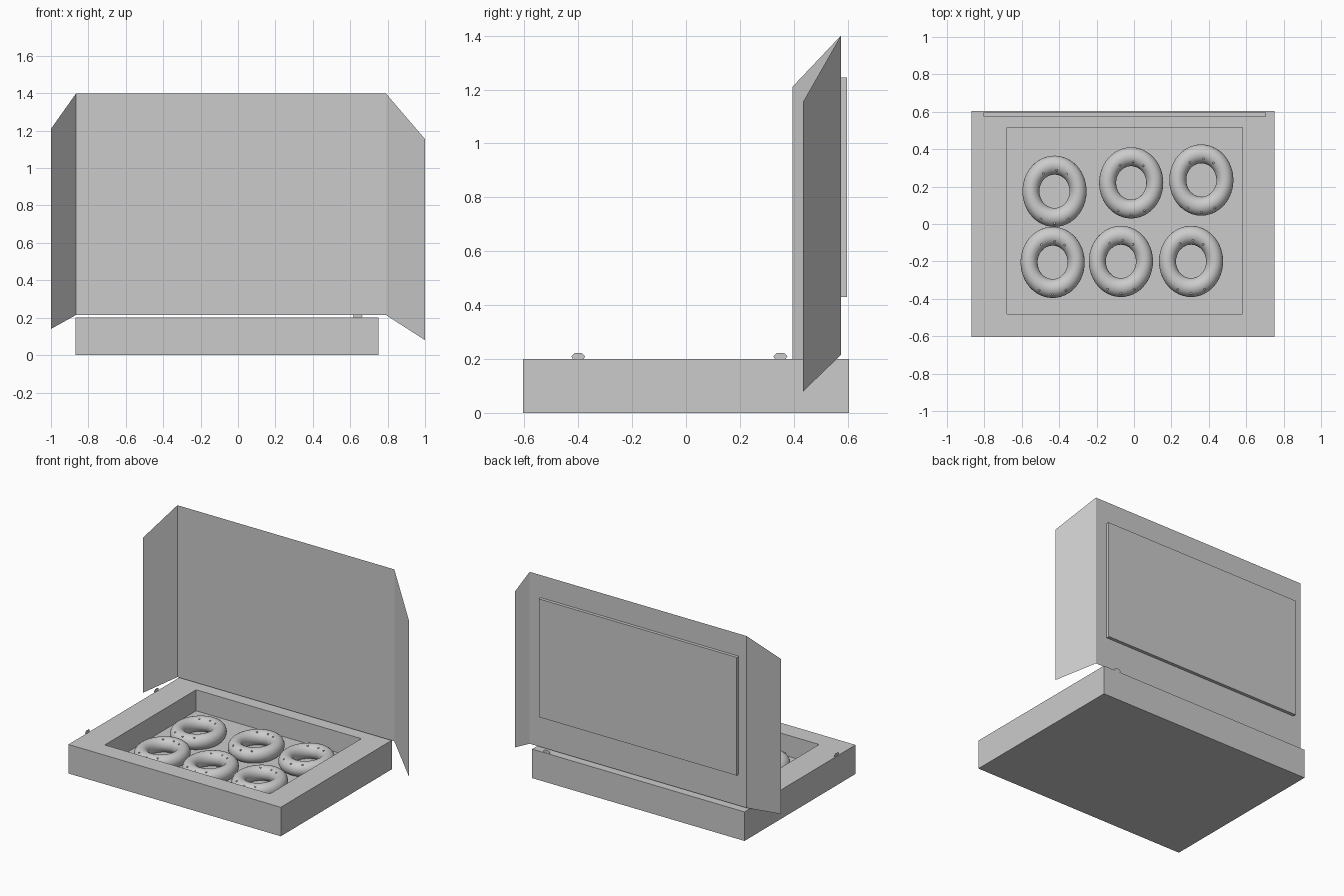
import bpy, bmesh, math
from mathutils import Vector

if "Cube" in bpy.data.objects:
    bpy.data.objects.remove(bpy.data.objects["Cube"])

GREY = (0.6, 0.6, 0.6, 1)
grey = bpy.data.materials.new("plain_grey")
grey.use_nodes = True
grey.diffuse_color = GREY
grey.node_tree.nodes["Principled BSDF"].inputs["Base Color"].default_value = GREY


def finish(name, bm, smooth=False):
    mesh = bpy.data.meshes.new(name)
    bm.to_mesh(mesh)
    bm.free()
    obj = bpy.data.objects.new(name, mesh)
    bpy.context.collection.objects.link(obj)
    mesh.materials.append(grey)
    if smooth:
        mesh.shade_smooth()
    return obj


def add_box(bm, lo, hi):
    verts = bmesh.ops.create_cube(bm, size=1)["verts"]
    for v in verts:
        v.co = [hi[i] if v.co[i] > 0 else lo[i] for i in range(3)]


# Tray with a sunken compartment
bm = bmesh.new()
add_box(bm, (-0.87, -0.605, 0), (0.75, 0.605, 0.2))
bm.faces.ensure_lookup_table()
top = max(bm.faces, key=lambda f: f.calc_center_median().z)
bmesh.ops.inset_region(bm, faces=[top], thickness=0.1)
for v in top.verts:
    v.co.x = 0.58 if v.co.x > 0 else -0.68
    v.co.y = 0.515 if v.co.y > 0 else -0.48
pit = bmesh.ops.extrude_discrete_faces(bm, faces=[top])["faces"][0]
for v in pit.verts:
    v.co.z = 0.055
finish("tray", bm)

# Open lid: a card sheet with two folded side flaps
HINGE_Y = 0.575
bm = bmesh.new()


def sheet(points):
    bm.faces.new([bm.verts.new(p) for p in points])


L, R, B, T = -0.865, 0.79, 0.215, 1.4
sheet([(L, HINGE_Y, B), (R, HINGE_Y, B), (R, HINGE_Y, T), (L, HINGE_Y, T)])
sheet([(-1, 0.395, 0.14), (L, HINGE_Y, B), (L, HINGE_Y, T), (-1, 0.395, 1.21)])
sheet([(R, HINGE_Y, B), (1, 0.435, 0.08), (1, 0.435, 1.155), (R, HINGE_Y, T)])
bmesh.ops.remove_doubles(bm, verts=bm.verts, dist=0.001)
finish("lid", bm)

# Raised panel on the back of the lid
bm = bmesh.new()
add_box(bm, (-0.805, HINGE_Y, 0.43), (0.705, 0.597, 1.245))
finish("lid_panel", bm)

# Small flat locking tabs on the tray rim
TAB = [(-0.02, 0), (0.02, 0), (0.026, 0.01), (0.014, 0.022), (-0.014, 0.022), (-0.026, 0.01)]
for name, origin, along in (("side_tab_front", (-0.868, -0.4, 0.2), (0, 1, 0)),
                            ("side_tab_back", (-0.868, 0.35, 0.2), (0, 1, 0)),
                            ("back_tab", (0.64, 0.603, 0.2), (1, 0, 0))):
    bm = bmesh.new()
    bm.faces.new([bm.verts.new(Vector(origin) + Vector(along) * a + Vector((0, 0, h)))
                  for a, h in TAB])
    finish(name, bm)

# Ring pastries with little sprinkles
RING, TUBE, STRETCH, HEIGHT = 0.126, 0.0455, 1.11, 1.1
SEGS, SIDES = 48, 24


def tube_point(a, b, lift=0):
    rad = RING + (TUBE + lift) * math.cos(b)
    return Vector((rad * math.cos(a), rad * math.sin(a) * STRETCH,
                   (TUBE + lift) * math.sin(b) * HEIGHT))


def pastry(name, centre):
    bm = bmesh.new()
    grid = [[bm.verts.new(tube_point(math.tau * i / SEGS, math.tau * j / SIDES))
             for j in range(SIDES)] for i in range(SEGS)]
    for i in range(SEGS):
        for j in range(SIDES):
            n, m = (i + 1) % SEGS, (j + 1) % SIDES
            bm.faces.new((grid[i][j], grid[n][j], grid[n][m], grid[i][m]))
    # Sprinkles: three on the inner back slope, three on the outer front slope
    for turn, slope in ((125, 118), (84, 122), (52, 118), (242, 55), (270, 50), (298, 55)):
        spot = tube_point(math.radians(turn), math.radians(slope))
        ball = bmesh.ops.create_icosphere(bm, subdivisions=2, radius=0.006)["verts"]
        bmesh.ops.translate(bm, verts=ball, vec=spot)
    bmesh.ops.translate(bm, verts=bm.verts, vec=(*centre, 0.102))
    finish(name, bm, smooth=True)


CENTRES = [(-0.425, 0.175), (-0.015, 0.22), (0.36, 0.235),
           (-0.435, -0.205), (-0.07, -0.2), (0.305, -0.2)]
for k, c in enumerate(CENTRES):
    pastry(f"ring_pastry_{k + 1}", c)
